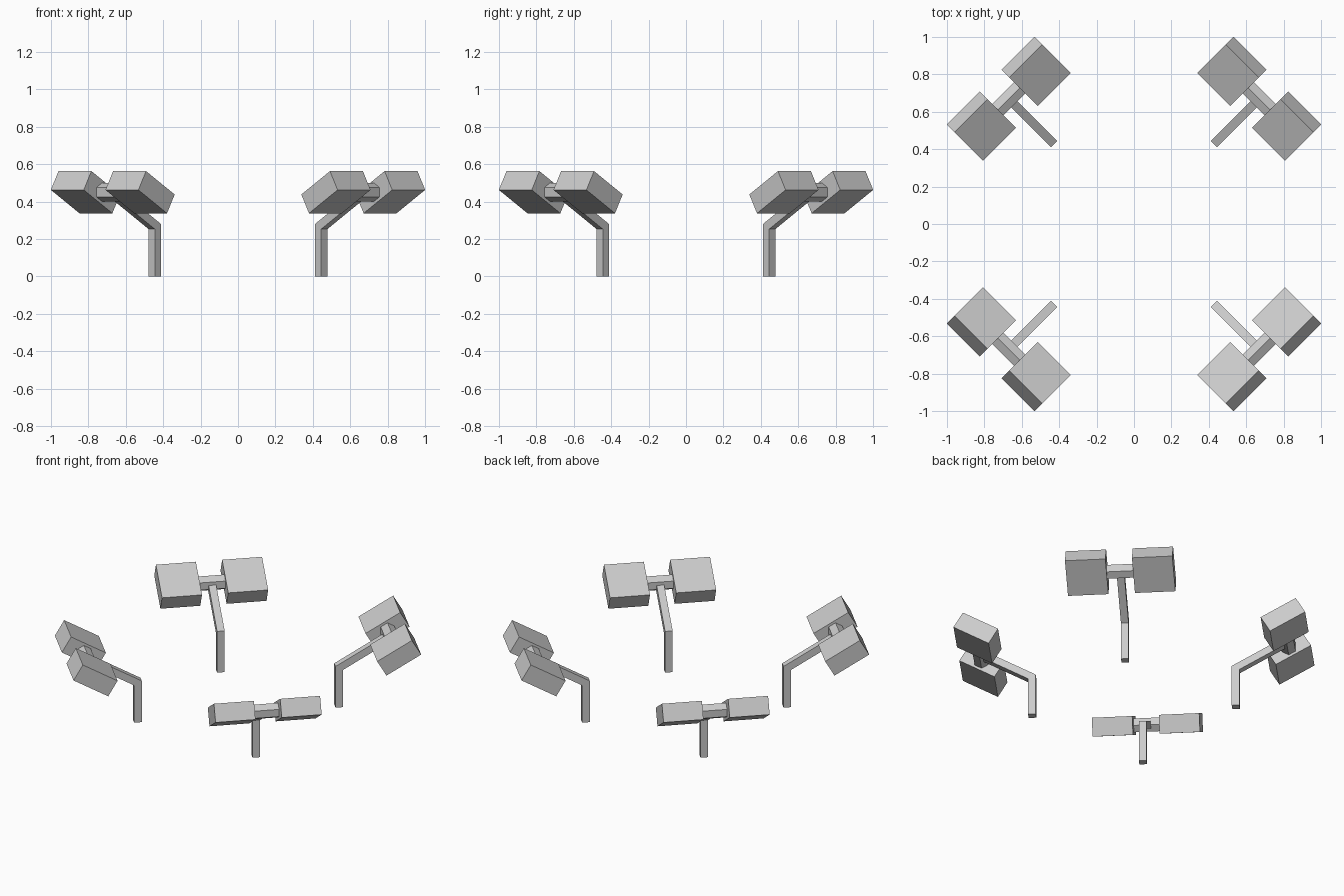
import bpy, bmesh
from math import sin, cos, tan, pi, radians
from mathutils import Matrix

if "Cube" in bpy.data.objects:
    bpy.data.objects.remove(bpy.data.objects["Cube"])

TILT = radians(30)
HEAD_R, HEAD_Z = 0.947, 0.45     # centre of the lamp heads (radial distance, height)


def prism(name, profile, t0, t1, angle):
    """Extrude a (radius, z) profile sideways from t0 to t1, then turn it to its corner."""
    bm = bmesh.new()
    face = bm.faces.new([bm.verts.new((r, t0, z)) for r, z in profile])
    ext = bmesh.ops.extrude_face_region(bm, geom=[face])
    verts = [v for v in ext["geom"] if isinstance(v, bmesh.types.BMVert)]
    bmesh.ops.translate(bm, verts=verts, vec=(0, t1 - t0, 0))
    bmesh.ops.recalc_face_normals(bm, faces=bm.faces)
    bm.transform(Matrix.Rotation(angle, 4, 'Z'))
    mesh = bpy.data.meshes.new(name)
    bm.to_mesh(mesh)
    bm.free()
    obj = bpy.data.objects.new(name, mesh)
    bpy.context.collection.objects.link(obj)


# Bent post: vertical leg mitred into an arm rising at 30 degrees
W = 0.0235
POST_R = 0.628
bend_z = HEAD_Z - (HEAD_R - POST_R) * tan(TILT)
drop = W * tan(TILT)
end_r, end_z = HEAD_R, HEAD_Z
post = [
    (POST_R - W, 0), (POST_R + W, 0),
    (POST_R + W, bend_z - drop),
    (end_r + W * sin(TILT), end_z - W * cos(TILT)),
    (end_r - W * sin(TILT), end_z + W * cos(TILT)),
    (POST_R - W, bend_z + drop),
]

# Hexagonal crossbar, ridge upwards
bar = [(HEAD_R + 0.049 * sin(k * pi / 3), HEAD_Z + 0.049 * cos(k * pi / 3)) for k in range(6)]

# Tilted lamp head block
L, T = 0.125, 0.058
head = [(HEAD_R + a * L * cos(TILT) + b * T * sin(TILT),
         HEAD_Z + a * L * sin(TILT) - b * T * cos(TILT))
        for a, b in ((-1, -1), (-1, 1), (1, 1), (1, -1))]

# One twin lamp in each corner
for i in range(4):
    ang = pi / 4 + i * pi / 2
    prism(f"lamp_post_{i}", post, -W, W, ang)
    prism(f"crossbar_{i}", bar, -0.09, 0.09, ang)
    prism(f"lamp_head_left_{i}", head, 0.082, 0.331, ang)
    prism(f"lamp_head_right_{i}", head, -0.331, -0.082, ang)
